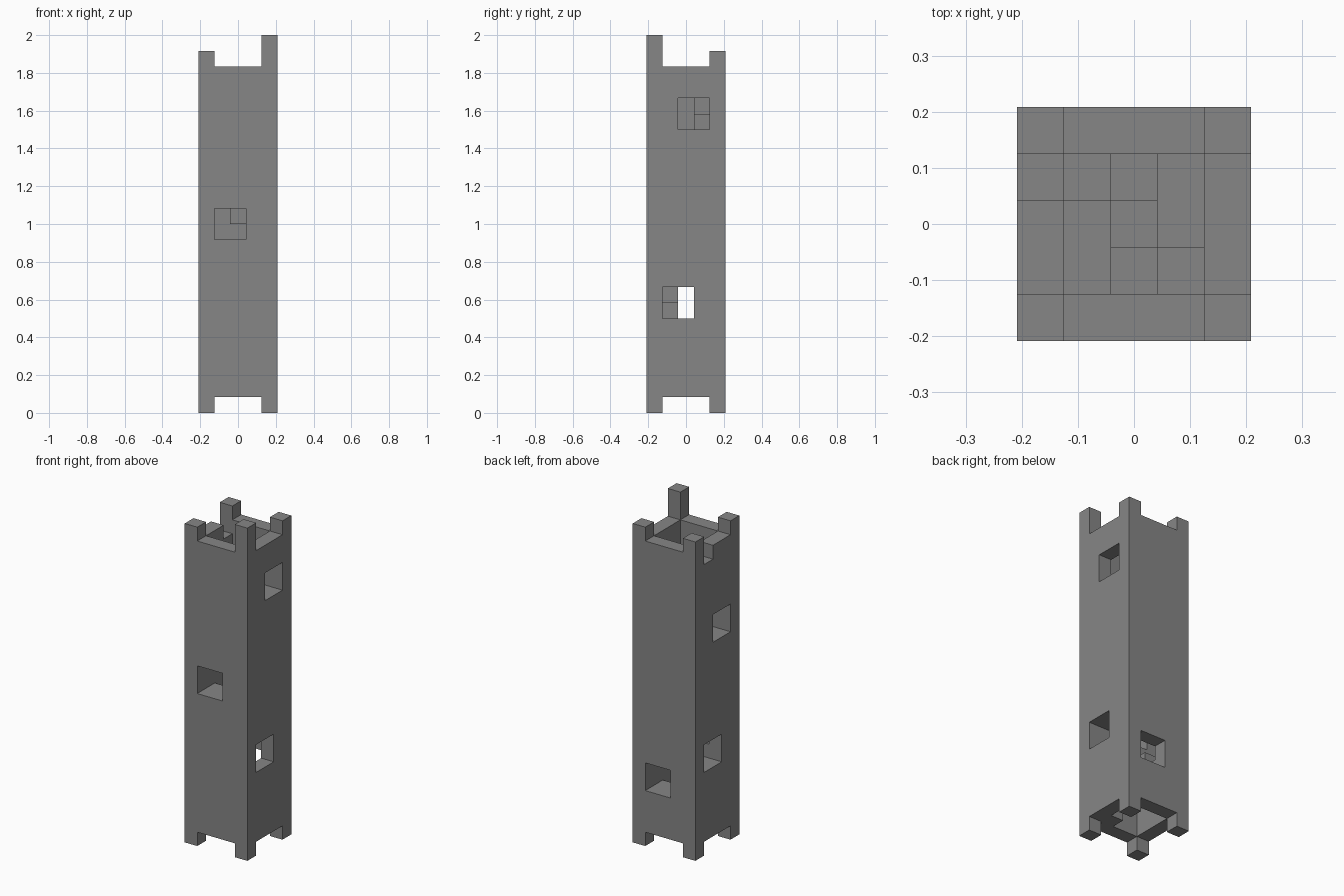
import bpy
from mathutils import Vector

cube = bpy.data.objects.get("Cube")
if cube:
    bpy.data.objects.remove(cube, do_unlink=True)

U = 2 / 24  # one block; the tower is 5 x 5 x 24 blocks

stone = bpy.data.materials.new("grey stone")
stone.use_nodes = True
grey = (0.24, 0.24, 0.24, 1)
stone.diffuse_color = grey
stone.node_tree.nodes["Principled BSDF"].inputs["Base Color"].default_value = grey


def box(name, low, high):
    """Box between two corners given in blocks from the front right foot."""
    low, high = Vector(low), Vector(high)
    bpy.ops.mesh.primitive_cube_add(size=1)
    ob = bpy.context.object
    ob.name = name
    middle = (low + high) / 2 - Vector((2.5, 2.5, 0))
    size = high - low
    for v in ob.data.vertices:
        v.co = Vector(a * b for a, b in zip(v.co, size)) * U + middle * U
    ob.data.materials.append(stone)
    return ob


def cut(target, low, high):
    cutter = box("cutter", low, high)
    mod = target.modifiers.new("cut", "BOOLEAN")
    mod.operation = "DIFFERENCE"
    mod.solver = "EXACT"
    mod.object = cutter
    bpy.context.view_layer.objects.active = target
    bpy.ops.object.modifier_apply(modifier=mod.name)
    bpy.data.objects.remove(cutter, do_unlink=True)


# Hollow tower shaft
shaft = box("tower_walls", (0, 0, 1), (5, 5, 22))
cut(shaft, (1, 1, 0), (4, 4, 23))

# Windows: side, first block along the wall, sill height
windows = [("front", 1, 11), ("back", 2, 4), ("left", 1, 6),
           ("left", 2, 18), ("right", 2, 6), ("right", 1, 15)]
for side, a, z in windows:
    near = -0.5 if side in ("front", "right") else 3.5
    if side in ("front", "back"):
        cut(shaft, (a, near, z), (a + 2, near + 2, z + 2))
    else:
        cut(shaft, (near, a, z), (near + 2, a + 2, z + 2))

# Doorway notch at the top of the stairs
cut(shaft, (-0.5, 3, 21), (1.5, 4, 22.5))

# Corner feet and battlements, one of them taller
for x in (0, 4):
    for y in (0, 4):
        box("foot", (x, y, 0), (x + 1, y + 1, 1))
        top = 24 if (x, y) == (4, 0) else 23
        box("battlement", (x, y, 22), (x + 1, y + 1, top))

# Spiral stairs winding up around the open middle
ring = [(3, 1), (3, 2), (3, 3), (2, 3), (1, 3), (1, 2), (1, 1), (2, 1)]
treads = [2, 3, 4, 4, 5, 6, 7, 8,
          9, 9, 9, 10, 10, 10, 11, 11,
          12, 12, 13, 13, 14, 15, 15, 16,
          17, 18, 18, 19, 20]
for n, z in enumerate(treads):
    x, y = ring[n % len(ring)]
    box("stair_step", (x, y, z - 1), (x + 1, y + 1, z))

# Small floor in the middle of the stairwell
box("stairwell_floor", (2, 2, 2), (3, 3, 3))
